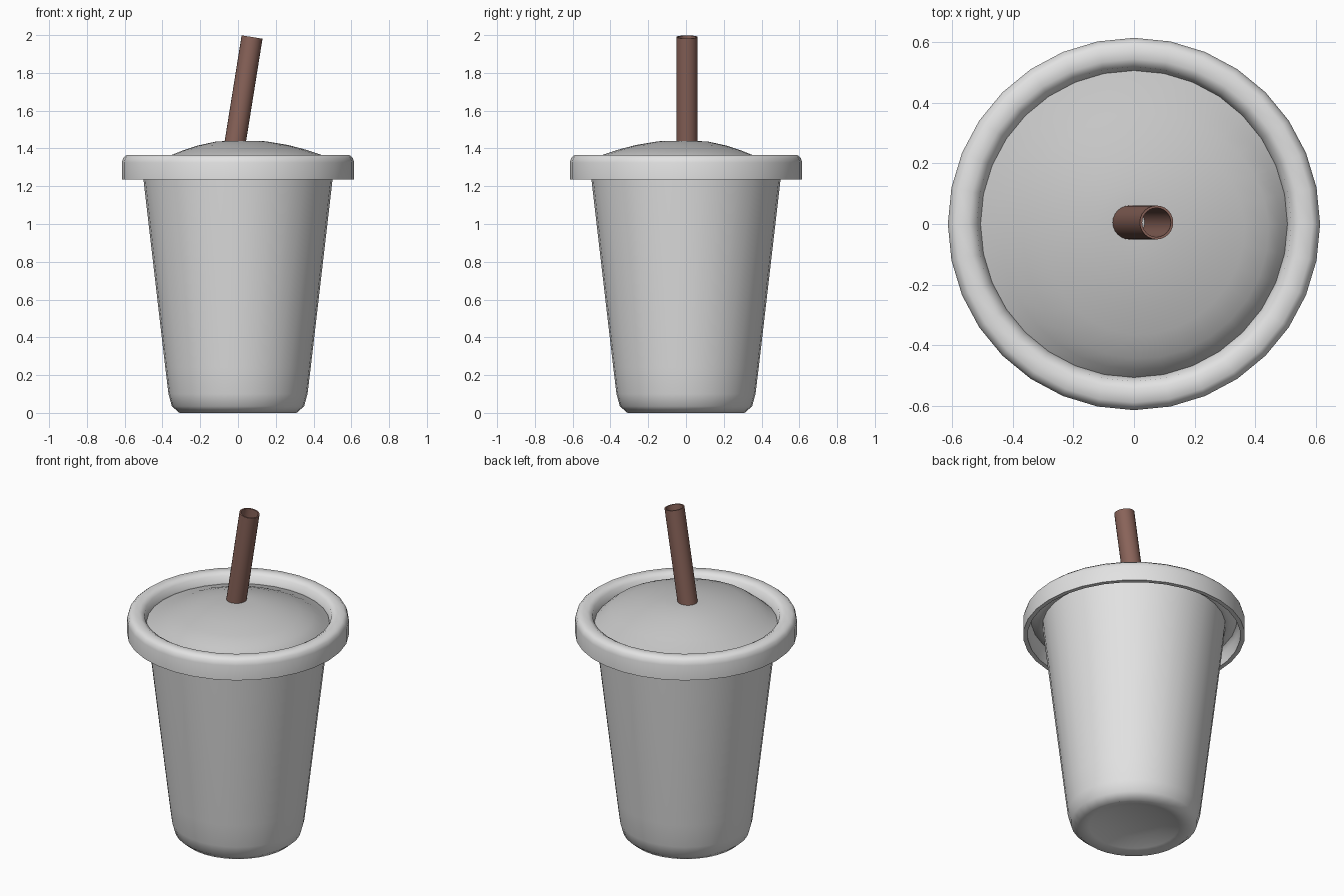
import bpy, bmesh, math

if "Cube" in bpy.data.objects:
    bpy.data.objects.remove(bpy.data.objects["Cube"])

SIDES = 32


def material(name, rgb):
    m = bpy.data.materials.new(name)
    m.diffuse_color = (*rgb, 1.0)
    m.use_nodes = True
    m.node_tree.nodes["Principled BSDF"].inputs["Base Color"].default_value = m.diffuse_color
    return m


white = material("cup white", (0.76, 0.76, 0.76))
grey = material("lid grey", (0.57, 0.57, 0.57))
brown = material("straw brown", (0.25, 0.125, 0.10))


def lathe(name, profile, mat, sides=SIDES, closed=False, angle=40):
    """Spin a profile about z; profile is a list of (r, z) or a function of the angle."""
    bm = bmesh.new()
    cols = []
    for j in range(sides):
        a = 2 * math.pi * j / sides
        pts = profile(a) if callable(profile) else profile
        cols.append([bm.verts.new((r * math.cos(a), r * math.sin(a), z)) for r, z in pts])
    n = len(cols[0])
    for j in range(sides):
        c, d = cols[j], cols[(j + 1) % sides]
        for i in range(n if closed else n - 1):
            k = (i + 1) % n
            bm.faces.new((c[i], d[i], d[k], c[k]))
    bmesh.ops.remove_doubles(bm, verts=bm.verts, dist=1e-5)
    me = bpy.data.meshes.new(name)
    bm.to_mesh(me)
    bm.free()
    me.materials.append(mat)
    ob = bpy.data.objects.new(name, me)
    bpy.context.collection.objects.link(ob)
    bpy.context.view_layer.objects.active = ob
    ob.select_set(True)
    bpy.ops.object.shade_smooth_by_angle(angle=math.radians(angle))
    ob.select_set(False)
    return ob


# Tapered cup with a rounded foot and recessed base
lathe("cup", [(0, 0.05), (0.17, 0.045), (0.25, 0.015), (0.31, 0.0), (0.35, 0.035),
              (0.368, 0.10), (0.385, 0.24), (0.50, 1.23), (0.508, 1.31)], white, angle=60)

# Lid rim: rounded ring with a skirt hanging clear of the cup
lathe("lid_rim", [(0.59, 1.235), (0.615, 1.235), (0.615, 1.325), (0.608, 1.35),
                  (0.59, 1.365), (0.545, 1.365), (0.52, 1.35), (0.507, 1.30),
                  (0.53, 1.30), (0.57, 1.33), (0.588, 1.31)], white, closed=True, angle=50)

# Lid dome: slightly lopsided, fuller toward the front right
FULL = [(0.507, 1.305), (0.485, 1.335), (0.45, 1.365), (0.37, 1.392), (0.27, 1.418),
        (0.15, 1.438), (0.07, 1.44), (0, 1.44)]
LEAN = [(0.507, 1.305), (0.44, 1.325), (0.36, 1.36), (0.29, 1.388), (0.21, 1.415),
        (0.12, 1.435), (0.06, 1.44), (0, 1.44)]


def dome(a):
    w = 0.5 + 0.5 * math.cos(a + math.pi / 4)
    w = w * w * (3 - 2 * w)
    return [(p[0] * w + q[0] * (1 - w), p[1] * w + q[1] * (1 - w)) for p, q in zip(FULL, LEAN)]


lathe("lid_dome", dome, grey, angle=60)

# Leaning hollow straw
R, L = 0.056, 0.648
straw = lathe("straw", [(R, 0), (R, L), (R - 0.008, L), (R - 0.008, 0)], brown,
              sides=24, closed=True)
straw.location = (-0.028, 0.005, 1.35)
straw.rotation_euler = (0, math.radians(9.1), 0)
